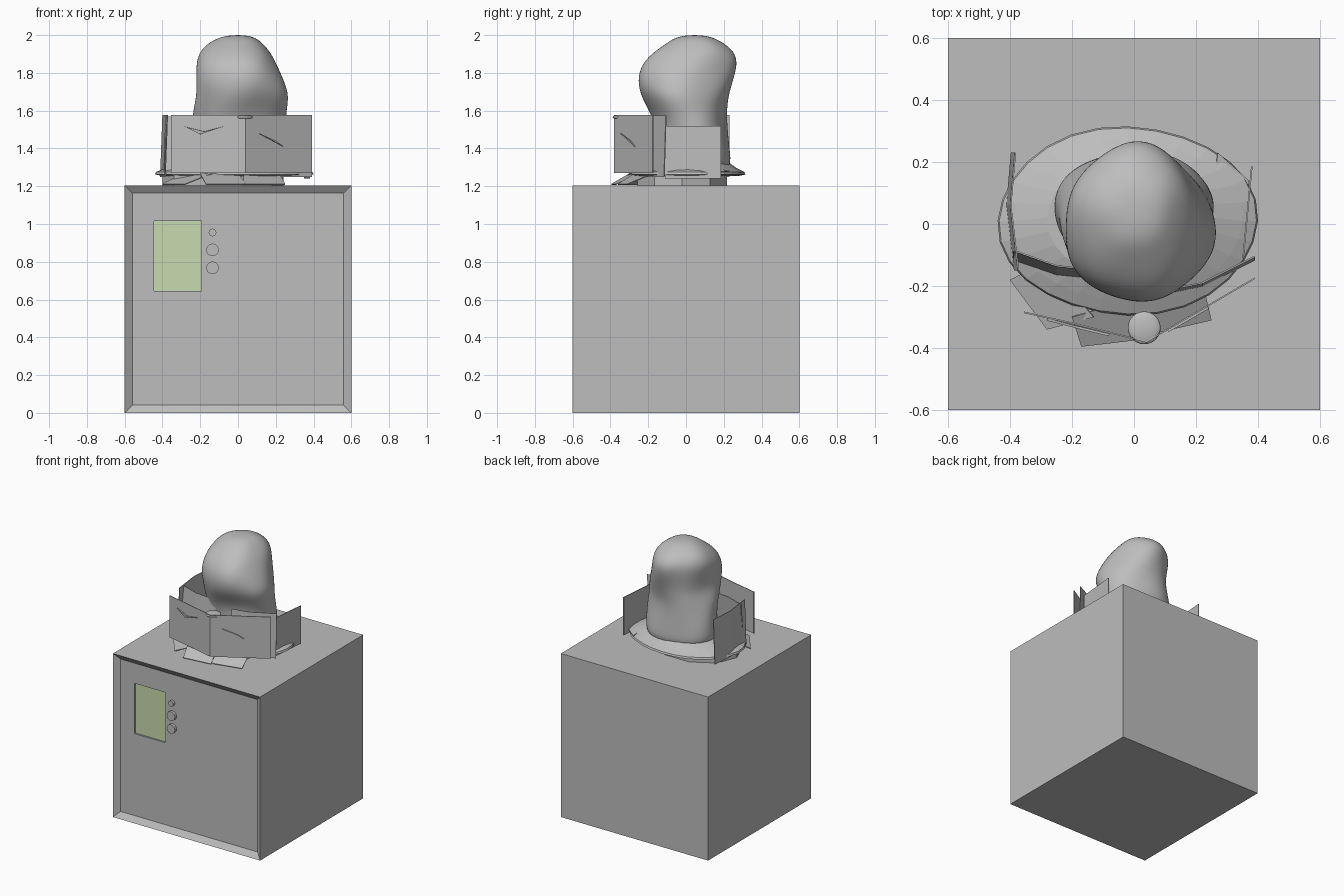
import bpy, bmesh, math
from mathutils import Vector

if "Cube" in bpy.data.objects:
    bpy.data.objects.remove(bpy.data.objects["Cube"])


def material(name, rgb):
    m = bpy.data.materials.new(name)
    m.diffuse_color = (*rgb, 1)
    m.use_nodes = True
    m.node_tree.nodes["Principled BSDF"].inputs["Base Color"].default_value = m.diffuse_color
    return m


GREY = material("stone grey", (0.51, 0.51, 0.51))
GREEN = material("pale green", (0.59, 0.70, 0.43))


def finish(name, bm, mat=GREY, smooth=False):
    bmesh.ops.recalc_face_normals(bm, faces=bm.faces[:])
    me = bpy.data.meshes.new(name)
    bm.to_mesh(me)
    bm.free()
    me.materials.append(mat)
    for p in me.polygons:
        p.use_smooth = smooth
    ob = bpy.data.objects.new(name, me)
    bpy.context.collection.objects.link(ob)
    return ob


def box_bm(x0, x1, y0, y1, z0, z1):
    bm = bmesh.new()
    bmesh.ops.create_cube(bm, size=1)
    for v in bm.verts:
        v.co = Vector(((x0 + x1) / 2 + v.co.x * (x1 - x0),
                       (y0 + y1) / 2 + v.co.y * (y1 - y0),
                       (z0 + z1) / 2 + v.co.z * (z1 - z0)))
    return bm


# Plinth with a recessed front panel
TOP = 1.205
PANEL_Y = -0.57
bm = box_bm(-0.6, 0.6, -0.6, 0.6, 0, TOP)
bm.normal_update()
front = [f for f in bm.faces if f.normal.y < -0.9]
bmesh.ops.inset_region(bm, faces=front, thickness=0.058)
for v in front[0].verts:
    v.co.y = PANEL_Y
plinth = finish("plinth", bm)

# Screen recess cut into the panel, with a coloured plate at its floor
cutter = finish("screen_cutter", box_bm(-0.445, -0.192, -0.65, PANEL_Y + 0.02, 0.645, 1.015))
cutter.hide_render = True
mod = plinth.modifiers.new("screen recess", "BOOLEAN")
mod.object, mod.operation, mod.solver = cutter, "DIFFERENCE", "EXACT"
bpy.context.view_layer.objects.active = plinth
bpy.ops.object.modifier_apply(modifier=mod.name)
bpy.data.objects.remove(cutter)
finish("screen", box_bm(-0.445, -0.192, PANEL_Y + 0.012, PANEL_Y + 0.02, 0.645, 1.015), GREEN)

# Buttons beside the screen
for i, (z, r) in enumerate([(0.955, 0.02), (0.863, 0.033), (0.768, 0.033)]):
    bm = bmesh.new()
    bmesh.ops.create_cone(bm, cap_ends=True, segments=32, radius1=r, radius2=r, depth=0.03)
    for v in bm.verts:
        v.co = Vector((-0.135 + v.co.x, PANEL_Y - 0.005 + v.co.z, z + v.co.y))
    finish(f"button_{i + 1}", bm)


def loft(rings, n, wobble):
    """Rings of (cx, cy, rx, ry, z), joined and capped."""
    bm = bmesh.new()
    loops = []
    for cx, cy, rx, ry, z in rings:
        loop = []
        for k in range(n):
            a = math.tau * k / n
            w = 1 + wobble(a, z)
            loop.append(bm.verts.new((cx + rx * w * math.cos(a), cy + ry * w * math.sin(a), z)))
        loops.append(loop)
    for lo, hi in zip(loops, loops[1:]):
        for k in range(n):
            bm.faces.new((lo[k], lo[(k + 1) % n], hi[(k + 1) % n], hi[k]))
    bm.faces.new(loops[0][::-1])
    bm.faces.new(loops[-1])
    return bm


# Lumpy bust
bust = finish("bust", loft([
    (0.00, 0.04, 0.26, 0.21, 1.25), (0.00, 0.04, 0.26, 0.20, 1.38),
    (0.00, 0.03, 0.25, 0.19, 1.52), (0.005, 0.01, 0.25, 0.205, 1.60),
    (0.022, -0.01, 0.245, 0.235, 1.68), (0.01, -0.01, 0.232, 0.255, 1.76),
    (-0.005, 0.01, 0.217, 0.255, 1.84), (-0.01, 0.035, 0.195, 0.225, 1.90),
    (-0.01, 0.05, 0.155, 0.165, 1.95), (0.0, 0.045, 0.095, 0.10, 1.99),
    (0.0, 0.045, 0.03, 0.03, 2.0)], 24,
    lambda a, z: 0.035 * math.sin(3 * a + 9 * z) + 0.02 * math.cos(5 * a - 14 * z)), smooth=True)
sub = bust.modifiers.new("smooth", "SUBSURF")
sub.levels = sub.render_levels = 2

# Oval collar lying around the bust
finish("collar", loft([
    (-0.02, 0.01, 0.38, 0.27, 1.255), (-0.02, 0.01, 0.42, 0.305, 1.262),
    (-0.02, 0.01, 0.415, 0.30, 1.275), (-0.02, 0.01, 0.37, 0.26, 1.295),
    (-0.01, 0.02, 0.27, 0.20, 1.33)], 28, lambda a, z: 0.012 * math.sin(4 * a)))


def sheet(name, quads, thick=0.005):
    """Thin plates from lists of corner points."""
    bm = bmesh.new()
    for q in quads:
        bm.faces.new([bm.verts.new(p) for p in q])
    bmesh.ops.remove_doubles(bm, verts=bm.verts[:], dist=0.0005)
    ob = finish(name, bm)
    s = ob.modifiers.new("thickness", "SOLIDIFY")
    s.thickness, s.offset = thick, 0
    return ob


def wall(name, path, z0, z1, lean=(0, 0)):
    """Upright plate following a plan path, top shifted by lean."""
    quads = []
    for (ax, ay), (bx, by) in zip(path, path[1:]):
        quads.append([(ax, ay, z0), (bx, by, z0),
                      (bx + lean[0], by + lean[1], z1), (ax + lean[0], ay + lean[1], z1)])
    return sheet(name, quads)


# Upright broken plates standing round the bust
wall("front_plate", [(-0.355, -0.285), (-0.2, -0.32), (0.04, -0.38), (0.39, -0.175)], 1.27, 1.577)
wall("left_plate", [(-0.395, 0.23), (-0.41, 0.06), (-0.385, -0.15)], 1.25, 1.577, (0.012, 0))
wall("right_plate", [(0.38, 0.185), (0.352, -0.11)], 1.24, 1.52)
wall("inner_left_plate", [(-0.39, -0.115), (-0.25, -0.165), (-0.07, -0.185)], 1.27, 1.57, (0, 0.03))
wall("inner_right_plate", [(0.10, -0.225), (0.22, -0.20), (0.39, -0.115)], 1.25, 1.575, (0, 0.01))

# Sloping fragments under the upright plates
sheet("fragment_left", [[(-0.36, 0.115, 1.262), (-0.2, 0.10, 1.31), (-0.24, -0.1, 1.31), (-0.38, -0.1, 1.262)]])
sheet("fragment_front_left", [[(-0.40, -0.18, 1.21), (-0.28, -0.34, 1.21), (-0.13, -0.30, 1.27), (-0.28, -0.12, 1.27)]])
sheet("fragment_front", [[(-0.17, -0.395, 1.21), (0.04, -0.37, 1.21), (0.0, -0.24, 1.27), (-0.2, -0.30, 1.265)]])
sheet("fragment_front_right", [[(0.03, -0.36, 1.21), (0.25, -0.31, 1.21), (0.21, -0.14, 1.28), (0.03, -0.25, 1.28)]])
sheet("fragment_right", [[(0.27, 0.23, 1.28), (0.37, 0.14, 1.27), (0.35, -0.05, 1.27), (0.24, 0.0, 1.32)]])

# Low base under the collar
finish("collar_base", loft([(-0.08, -0.02, 0.32, 0.25, TOP), (-0.08, -0.02, 0.32, 0.25, 1.26)],
                           10, lambda a, z: 0))

# Splinters standing proud of the front plate
sheet("splinters", [
    [(-0.28, -0.308, 1.515), (-0.2, -0.328, 1.475), (-0.18, -0.334, 1.49)],
    [(-0.2, -0.328, 1.475), (-0.08, -0.358, 1.515), (-0.18, -0.334, 1.49)],
    [(0.11, -0.345, 1.48), (0.24, -0.27, 1.41), (0.2, -0.293, 1.44)]], 0.008)

# Flattened bead on the rim of the front plate
bm = bmesh.new()
bmesh.ops.create_uvsphere(bm, u_segments=24, v_segments=12, radius=0.053)
for v in bm.verts:
    v.co = Vector((0.033 + v.co.x, -0.335 + v.co.y, 1.565 + v.co.z * 0.25))
finish("bead", bm, smooth=True)
